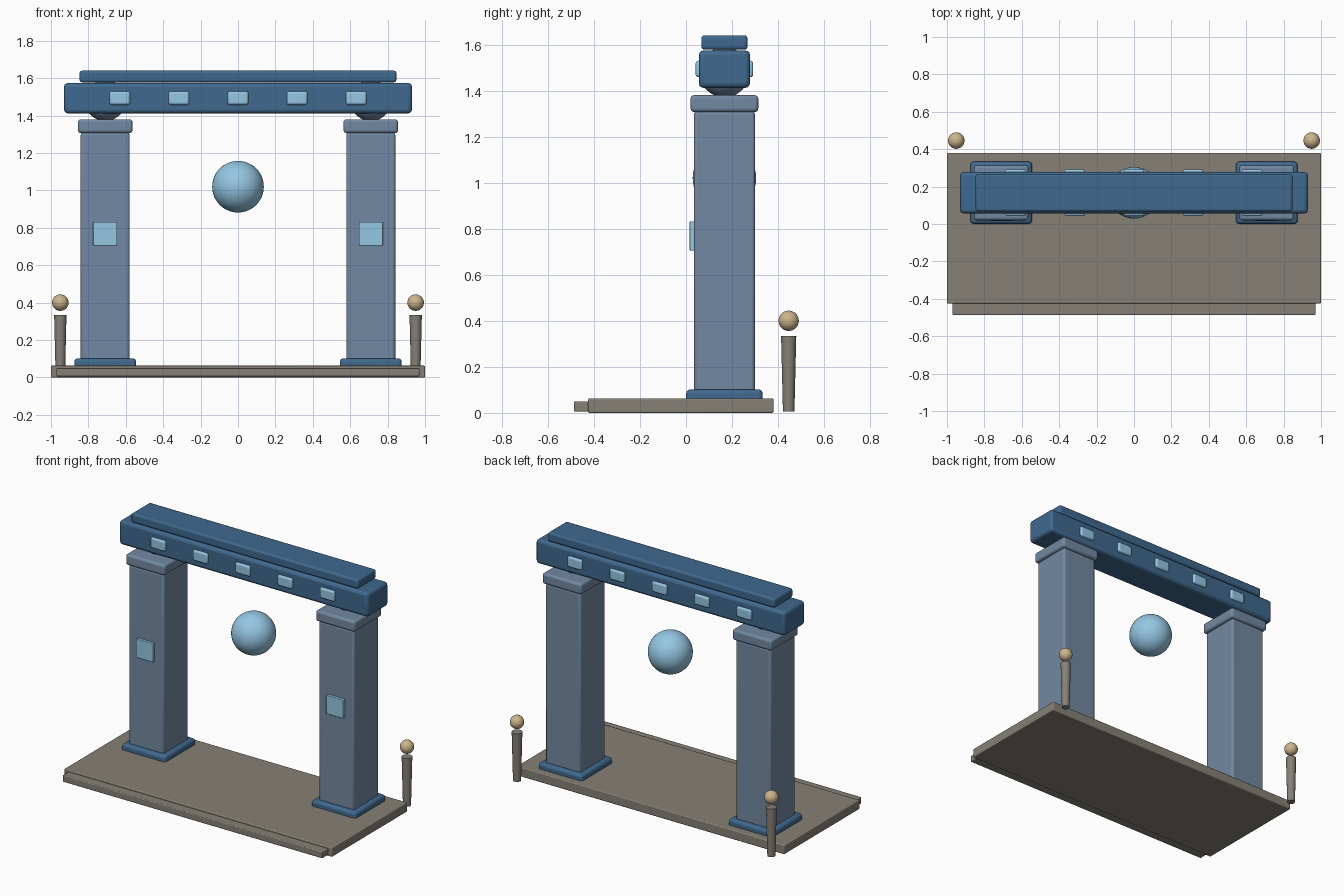
import bpy, math

if "Cube" in bpy.data.objects:
    bpy.data.objects.remove(bpy.data.objects["Cube"])


def material(name, rgb):
    m = bpy.data.materials.new(name)
    m.diffuse_color = (*rgb, 1)
    m.use_nodes = True
    m.node_tree.nodes["Principled BSDF"].inputs["Base Color"].default_value = m.diffuse_color
    return m


STONE = material("warm_stone", (0.24, 0.22, 0.18))
SLATE = material("slate", (0.17, 0.25, 0.36))
BLUE = material("deep_blue", (0.05, 0.14, 0.27))
GLOW = material("pale_blue", (0.30, 0.57, 0.77))
SAND = material("sand", (0.60, 0.46, 0.26))


def finish(name, mat):
    ob = bpy.context.object
    ob.name = name
    ob.data.materials.append(mat)
    return ob


def box(name, x, y, z, mat, bevel=0.01):
    """Bevelled box from (min, max) ranges on each axis."""
    bpy.ops.mesh.primitive_cube_add(size=1, location=[sum(r) / 2 for r in (x, y, z)])
    ob = finish(name, mat)
    ob.scale = [r[1] - r[0] for r in (x, y, z)]
    bpy.ops.object.transform_apply(location=False, rotation=False, scale=True)
    b = ob.modifiers.new("Bevel", 'BEVEL')
    b.width, b.segments = bevel, 3
    bpy.ops.object.shade_smooth_by_angle(angle=math.radians(35))
    return ob


def ball(name, loc, r, mat):
    bpy.ops.mesh.primitive_uv_sphere_add(segments=40, ring_count=24, radius=r, location=loc)
    bpy.ops.object.shade_smooth()
    return finish(name, mat)


def around(c, half):
    return (c - half, c + half)


CY = 0.167  # depth of the gate's centre plane

# platform and front step
box("platform", (-1, 1), (-0.425, 0.38), (0, 0.063), STONE, 0.006)
box("front_step", (-0.97, 0.97), (-0.487, -0.38), (0.006, 0.05), STONE, 0.005)

for side, s in (("left", -1), ("right", 1)):
    cx = 0.71 * s
    # pillar with plinth, capital and ball joint under the beam
    box(side + "_plinth", around(cx, 0.165), around(CY, 0.166), (0.01, 0.102), BLUE, 0.018)
    box(side + "_pillar", around(cx, 0.131), around(CY, 0.133), (0.08, 1.31), SLATE, 0.014)
    box(side + "_capital", around(cx, 0.146), around(CY, 0.147), (1.307, 1.38), SLATE, 0.015)
    ball(side + "_joint", (cx, CY, 1.48), 0.109, SLATE)
    box(side + "_pillar_panel", around(cx, 0.064), (0.016, 0.05), (0.705, 0.832), GLOW, 0.004)
    # lamp post behind the platform
    bpy.ops.mesh.primitive_cone_add(vertices=24, radius1=0.025, radius2=0.033,
                                    depth=0.328, location=(0.95 * s, 0.446, 0.17))
    finish(side + "_post", STONE)
    bpy.ops.object.shade_smooth_by_angle(angle=math.radians(35))
    ball(side + "_post_ball", (0.95 * s, 0.446, 0.4), 0.044, SAND)

# lintel and top rail
box("lintel", (-0.93, 0.93), around(CY, 0.111), (1.412, 1.574), BLUE, 0.02)
box("top_rail", (-0.847, 0.847), around(CY, 0.1), (1.578, 1.64), BLUE, 0.013)

# lintel studs on front and back
for i in range(5):
    x = (i - 2) * 0.316
    for face, s in (("front", -1), ("back", 1)):
        box(f"{face}_stud_{i + 1}", around(x, 0.055), around(CY + 0.105 * s, 0.02),
            around(1.494, 0.036), GLOW, 0.012)

# floating orb
ball("orb", (0, CY, 1.02), 0.138, GLOW)
